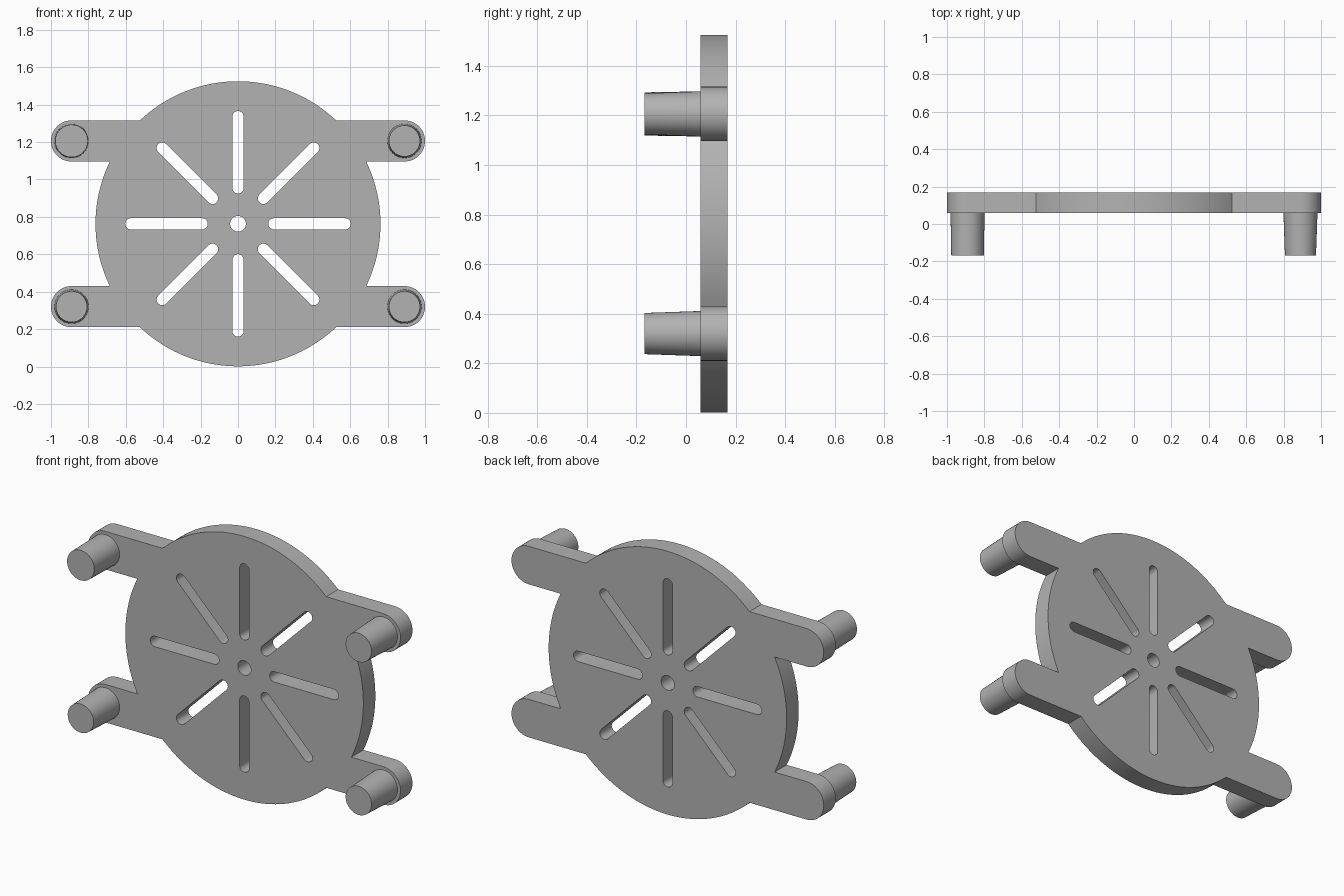
import bpy, bmesh
from math import sin, cos, asin, pi, radians
from mathutils import Matrix, Vector

cube = bpy.data.objects.get("Cube")
if cube:
    bpy.data.objects.remove(cube, do_unlink=True)

DISC_R, CENTER_Z = 0.762, 0.763
ARM_X, ARM_Z, ARM_R = 0.89, 0.443, 0.11
PLATE_FRONT, PLATE_BACK, PEG_TIP = 0.058, 0.168, -0.168

grey = bpy.data.materials.new("plain grey")
grey.use_nodes = True
grey.diffuse_color = (0.45, 0.45, 0.45, 1)
grey.node_tree.nodes["Principled BSDF"].inputs["Base Color"].default_value = grey.diffuse_color


def arc(cx, cy, r, start, end, steps):
    angles = [start + (end - start) * i / steps for i in range(steps + 1)]
    return [(cx + r * cos(a), cy + r * sin(a)) for a in angles]


def finish(obj):
    obj.data.materials.clear()
    obj.data.materials.append(grey)
    bpy.ops.object.select_all(action='DESELECT')
    obj.select_set(True)
    bpy.context.view_layer.objects.active = obj
    bpy.ops.object.shade_smooth_by_angle(angle=radians(30))


# Plate outline: one quarter of the disc with its rounded arm, then mirrored
low = asin((ARM_Z - ARM_R) / DISC_R)
high = asin((ARM_Z + ARM_R) / DISC_R)
quarter = (arc(0, 0, DISC_R, 0, low, 12)
           + arc(ARM_X, ARM_Z, ARM_R, -pi / 2, pi / 2, 24)
           + arc(0, 0, DISC_R, high, pi / 2, 20))
half = quarter + [(-x, y) for x, y in reversed(quarter[:-1])]
outline = half + [(x, -y) for x, y in reversed(half[1:-1])]

# Centre hole and eight radial slots
loops = [outline, arc(0, 0, 0.042, 0, 2 * pi, 32)[:-1]]
slot = (arc(0.573, 0, 0.03, -pi / 2, pi / 2, 12)
        + arc(0.192, 0, 0.03, pi / 2, 3 * pi / 2, 12))
for i in range(8):
    turn = Matrix.Rotation(i * pi / 4, 2)
    loops.append([tuple(turn @ Vector(p)) for p in slot])

# Plate: filled flat curve with thickness, turned upright
curve = bpy.data.curves.new("plate_profile", 'CURVE')
curve.dimensions = '2D'
curve.fill_mode = 'BOTH'
curve.extrude = (PLATE_BACK - PLATE_FRONT) / 2
for loop in loops:
    spline = curve.splines.new('POLY')
    spline.points.add(len(loop) - 1)
    for point, (x, y) in zip(spline.points, loop):
        point.co = (x, y, 0, 1)
    spline.use_cyclic_u = True
profile = bpy.data.objects.new("plate_profile", curve)
bpy.context.collection.objects.link(profile)
bpy.context.view_layer.update()
evaluated = profile.evaluated_get(bpy.context.evaluated_depsgraph_get())
mesh = bpy.data.meshes.new_from_object(evaluated)
bpy.data.objects.remove(profile, do_unlink=True)

bm = bmesh.new()
bm.from_mesh(mesh)
bmesh.ops.remove_doubles(bm, verts=bm.verts, dist=0.0001)
bmesh.ops.recalc_face_normals(bm, faces=bm.faces)
bm.transform(Matrix.Translation((0, (PLATE_FRONT + PLATE_BACK) / 2, CENTER_Z))
             @ Matrix.Rotation(pi / 2, 4, 'X'))
bm.to_mesh(mesh)
bm.free()
plate = bpy.data.objects.new("slotted_plate", mesh)
bpy.context.collection.objects.link(plate)
finish(plate)


# Tapered pegs pointing forward from each arm end
def peg(name, x, z, tip_r):
    length = PLATE_FRONT - PEG_TIP
    bpy.ops.mesh.primitive_cone_add(
        vertices=64, radius1=0.091, radius2=tip_r, depth=length,
        location=(x, (PLATE_FRONT + PEG_TIP) / 2, z), rotation=(pi / 2, 0, 0))
    obj = bpy.context.object
    obj.name = name
    finish(obj)


for side, sx in (("left", 1), ("right", -1)):
    for level, sz in (("upper", 1), ("lower", -1)):
        tip = 0.087 if (sx, sz) == (-1, 1) else 0.083
        peg(f"{level}_{side}_peg", sx * ARM_X, CENTER_Z + sz * ARM_Z, tip)
